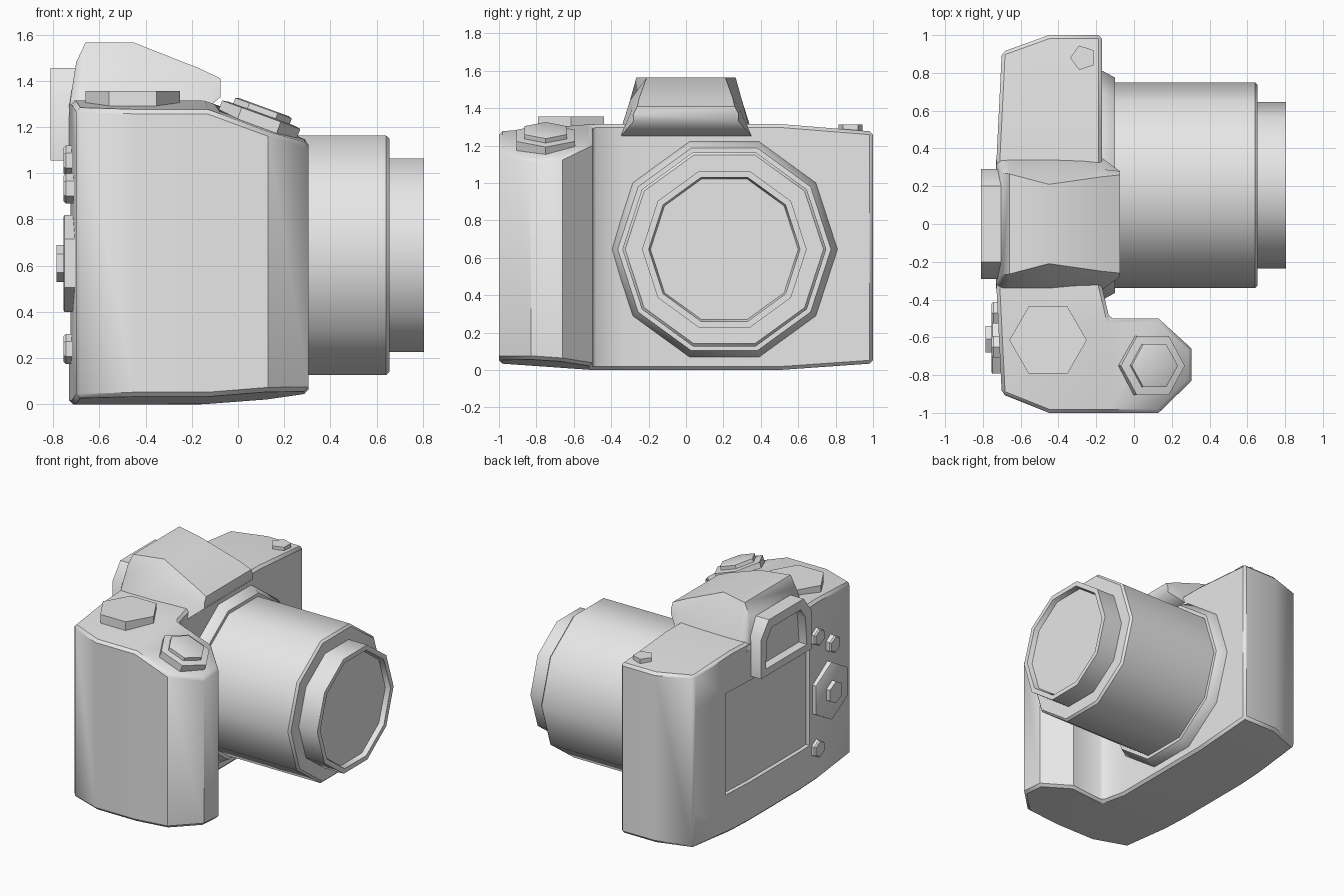
import bpy, bmesh, math
from mathutils import Matrix, Vector

if "Cube" in bpy.data.objects:
    bpy.data.objects.remove(bpy.data.objects["Cube"], do_unlink=True)

grey = bpy.data.materials.new("plain grey")
grey.use_nodes = True
grey.diffuse_color = (0.8, 0.8, 0.8, 1)
for node in grey.node_tree.nodes:
    if node.type == "BSDF_PRINCIPLED":
        node.inputs["Base Color"].default_value = (0.8, 0.8, 0.8, 1)


def finish(name, bm, matrix=None, angle=40):
    bmesh.ops.recalc_face_normals(bm, faces=bm.faces)
    mesh = bpy.data.meshes.new(name)
    bm.to_mesh(mesh)
    bm.free()
    mesh.materials.append(grey)
    obj = bpy.data.objects.new(name, mesh)
    bpy.context.collection.objects.link(obj)
    if matrix:
        obj.matrix_world = matrix
    bpy.ops.object.select_all(action="DESELECT")
    obj.select_set(True)
    bpy.context.view_layer.objects.active = obj
    bpy.ops.object.shade_smooth_by_angle(angle=math.radians(angle))
    return obj


def loft(rings):
    """Skin a closed solid through rings of equal point count."""
    bm = bmesh.new()
    loops = [[bm.verts.new(p) for p in ring] for ring in rings]
    for a, b in zip(loops, loops[1:]):
        for i in range(len(a)):
            j = (i + 1) % len(a)
            bm.faces.new((a[i], a[j], b[j], b[i]))
    bm.faces.new(loops[0][::-1])
    bm.faces.new(loops[-1])
    return bm


def turned(name, profile, sides, place, turn=0):
    """Polygonal turned solid along local z from (height, radius) pairs."""
    rings = []
    for h, r in profile:
        angles = [math.tau * i / sides + turn for i in range(sides)]
        rings.append([(r * math.cos(a), r * math.sin(a), h) for a in angles])
    return finish(name, loft(rings), place)


def at(x, y, z, tilt=0):
    return Matrix.Translation((x, y, z)) @ Matrix.Rotation(math.radians(tilt), 4, "Y")


def split(bm, faces, point, normal):
    geom = set(faces)
    for f in faces:
        geom.update(f.edges)
        geom.update(f.verts)
    bmesh.ops.bisect_plane(bm, geom=list(geom), dist=1e-4, plane_co=point, plane_no=normal)


# Body with hand grip: extruded footprint, sloped shoulders, sunk screen
footprint = [(-0.70, 0.91), (-0.45, 1.0), (-0.17, 1.0), (-0.17, -0.33), (-0.13, -0.5),
             (0.13, -0.5), (0.305, -0.66), (0.305, -0.83), (0.13, -1.0),
             (-0.45, -1.0), (-0.70, -0.9), (-0.73, -0.3), (-0.73, 0.3)]
bm = loft([[(x, y, z) for x, y in footprint] for z in (0, 1.315)])
for point, normal in (((0, 0.5, 0), (0, 1, 0)), ((0, -0.5, 0), (0, 1, 0)),
                      ((-0.13, 0, 0), (1, 0, 0))):
    split(bm, bm.faces[:], point, normal)
for v in bm.verts:
    side = max(0, abs(v.co.y) - 0.5)
    grip = max(0, v.co.x + 0.13)
    if v.co.z > 0.6:
        v.co.z -= 0.08 * side + 0.37 * grip
    else:
        v.co.z += 0.07 * side + 0.08 * grip
bmesh.ops.recalc_face_normals(bm, faces=bm.faces)
rim = [e for e in bm.edges if e.calc_face_angle(0) > math.radians(55)]
bmesh.ops.bevel(bm, geom=rim, offset=0.018, segments=1, affect="EDGES", clamp_overlap=True)


def back_faces():
    bm.normal_update()
    return [f for f in bm.faces if f.normal.x < -0.95 and f.calc_center_median().x < -0.69]


for point, normal in (((0, 0.57, 0), (0, 1, 0)), ((0, -0.39, 0), (0, 1, 0)),
                      ((0, 0, 0.29), (0, 0, 1)), ((0, 0, 1.03), (0, 0, 1))):
    split(bm, back_faces(), point, normal)
screen = [f for f in back_faces()
          if -0.39 < f.calc_center_median().y < 0.57 and 0.29 < f.calc_center_median().z < 1.03]
sunk = bmesh.ops.extrude_face_region(bm, geom=screen)["geom"]
bmesh.ops.translate(bm, vec=(0.03, 0, 0),
                    verts=[g for g in sunk if isinstance(g, bmesh.types.BMVert)])
bmesh.ops.delete(bm, geom=[f for f in screen if f.is_valid], context="FACES")
finish("camera_body", bm)

# Viewfinder hump: sections of x, then (half width, height) from foot to crown
sections = [
    (-0.73, (0.34, 1.25), (0.33, 1.27), (0.31, 1.29)),
    (-0.70, (0.36, 1.25), (0.30, 1.42), (0.27, 1.48)),
    (-0.66, (0.36, 1.25), (0.30, 1.44), (0.265, 1.565)),
    (-0.45, (0.36, 1.25), (0.30, 1.44), (0.21, 1.565)),
    (-0.17, (0.35, 1.25), (0.29, 1.39), (0.25, 1.455)),
    (-0.075, (0.28, 1.33), (0.28, 1.37), (0.26, 1.41)),
]
rings = [[(x, -w, z) for w, z in half] + [(x, w, z) for w, z in half[::-1]]
         for x, *half in sections]
finish("viewfinder_hump", loft(rings), angle=50)

# Eyepiece frame with a sunk window
frame = [(-0.29, 1.055), (0.29, 1.055), (0.29, 1.34), (0.2, 1.455), (-0.2, 1.455), (-0.29, 1.34)]
bm = loft([[(x, y, z) for y, z in frame] for x in (-0.66, -0.81)])
bmesh.ops.recalc_face_normals(bm, faces=bm.faces)
window = [f for f in bm.faces if f.normal.x < -0.9]
bmesh.ops.inset_region(bm, faces=window, thickness=0.075)
bmesh.ops.inset_region(bm, faces=window, thickness=0.005)
bmesh.ops.translate(bm, vec=(0.06, 0, 0), verts=window[0].verts[:])
finish("eyepiece", bm)

# Lens mount, barrel and front ring with sunk glass
lens = at(0, 0.205, 0.645, 90)
turned("lens_mount", [(-0.25, 0.605), (-0.165, 0.605), (-0.1, 0.57)], 10, lens, math.pi / 2)
turned("lens_barrel", [(-0.15, 0.545), (0.64, 0.545), (0.655, 0.53)], 10, lens, math.pi / 2)
turned("lens_front", [(0.6, 0.44), (0.805, 0.44), (0.805, 0.405), (0.77, 0.395)],
       10, lens, math.pi / 2)

# Controls on top
turned("mode_dial", [(0, 0.205), (0.075, 0.205)], 6, at(-0.455, -0.615, 1.28))
turned("shutter_collar", [(-0.05, 0.18), (0.03, 0.18), (0.035, 0.15)], 6, at(0.09, -0.75, 1.225, 20))
turned("shutter_button", [(0, 0.13), (0.06, 0.13), (0.065, 0.115)], 6, at(0.09, -0.75, 1.225, 20))
turned("small_top_button", [(-0.03, 0.068), (0.03, 0.068)], 5, at(-0.27, 0.88, 1.282), math.pi)

# Controls on the back
turned("control_pad", [(-0.04, 0.21), (0.035, 0.21), (0.04, 0.2)], 6, at(-0.715, -0.61, 0.61, -90))
turned("pad_button", [(0, 0.08), (0.07, 0.08)], 6, at(-0.715, -0.61, 0.61, -90))
for name, y, z in (("upper_button", -0.47, 1.055), ("side_button", -0.65, 0.935),
                   ("lower_button", -0.47, 0.24)):
    turned(name, [(-0.04, 0.065), (0.03, 0.065), (0.04, 0.055)], 6, at(-0.715, y, z, -90))
